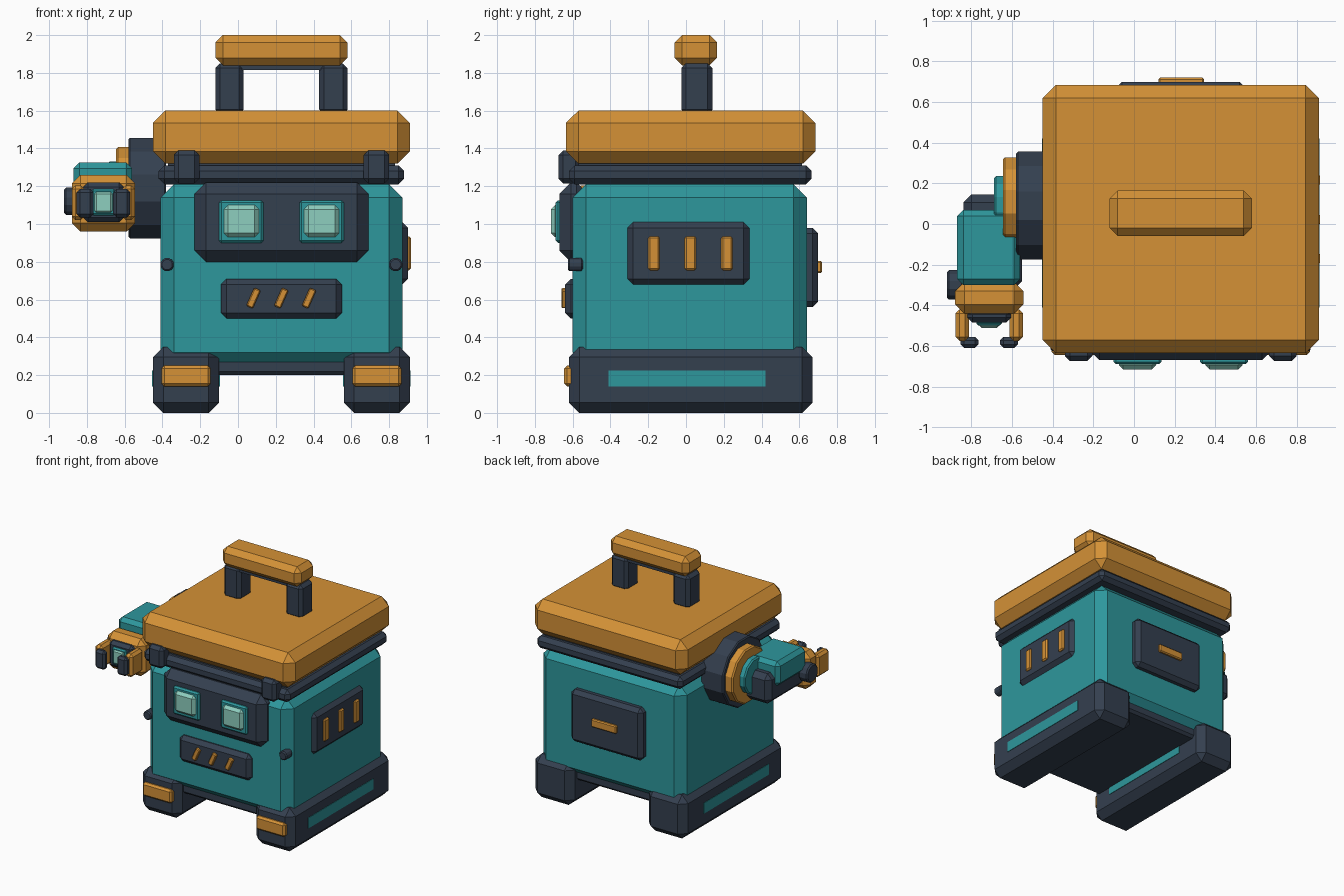
import bpy, bmesh
from math import radians, pi
from mathutils import Matrix, Vector

if "Cube" in bpy.data.objects:
    bpy.data.objects.remove(bpy.data.objects["Cube"])


def material(name, rgb):
    m = bpy.data.materials.new(name)
    m.use_nodes = True
    m.diffuse_color = (*rgb, 1)
    m.node_tree.nodes["Principled BSDF"].inputs["Base Color"].default_value = (*rgb, 1)
    return m


ORANGE = material("orange", (0.66, 0.285, 0.037))
TEAL = material("teal", (0.027, 0.31, 0.335))
DARK = material("dark slate", (0.034, 0.05, 0.078))
MINT = material("pale mint", (0.27, 0.62, 0.52))


def finish(bm, name, mat):
    bmesh.ops.recalc_face_normals(bm, faces=bm.faces[:])
    mesh = bpy.data.meshes.new(name)
    bm.to_mesh(mesh)
    bm.free()
    mesh.materials.append(mat)
    ob = bpy.data.objects.new(name, mesh)
    bpy.context.collection.objects.link(ob)
    return ob


def chamfer(bm, edges, size):
    if size:
        bmesh.ops.bevel(bm, geom=edges, offset=size, segments=1, profile=0.5,
                        affect='EDGES', clamp_overlap=True)


def box(name, mat, xs, ys, zs, cut=0.0, tilt=0.0):
    """Chamfered box from its extents, optionally tilted about the y axis."""
    lo, hi = Vector((xs[0], ys[0], zs[0])), Vector((xs[1], ys[1], zs[1]))
    bm = bmesh.new()
    bmesh.ops.create_cube(bm, size=1)
    bmesh.ops.scale(bm, vec=hi - lo, verts=bm.verts)
    chamfer(bm, bm.edges[:], cut)
    bm.transform(Matrix.Translation((lo + hi) / 2) @ Matrix.Rotation(tilt, 4, 'Y'))
    return finish(bm, name, mat)


def disc(name, mat, centre, radius, depth, axis, sides=12, cut=0.0):
    """Cylinder along x or y with chamfered rims."""
    bm = bmesh.new()
    bmesh.ops.create_cone(bm, cap_ends=True, segments=sides, radius1=radius,
                          radius2=radius, depth=depth)
    rims = [e for e in bm.edges if abs(e.verts[0].co.z - e.verts[1].co.z) < 1e-5]
    chamfer(bm, rims, cut)
    turn = Matrix.Rotation(pi / sides, 4, 'Z')
    bm.transform(Matrix.Translation(centre)
                 @ Matrix.Rotation(pi / 2, 4, 'Y' if axis == 'x' else 'X') @ turn)
    return finish(bm, name, mat)


MID = 0.23  # body centre line


def pair(make, a, b, *args):
    """Call make for both sides of the body centre line."""
    for side, s in (("right", -1), ("left", 1)):
        make(side, sorted((MID + s * a, MID + s * b)), *args)


# Body, base and lid
box("body", TEAL, (-0.41, 0.87), (-0.6, 0.64), (0.25, 1.21), 0.07)
box("base_plate", DARK, (-0.36, 0.82), (-0.55, 0.59), (0.2, 0.32), 0.02)
box("lid_seal", DARK, (-0.42, 0.88), (-0.62, 0.665), (1.21, 1.31), 0.03)
box("lid_neck", DARK, (-0.37, 0.83), (-0.57, 0.615), (1.28, 1.36))
box("lid", ORANGE, (-0.45, 0.91), (-0.635, 0.685), (1.32, 1.6), 0.065)


# Feet with front bumpers and side strips
def foot(side, xs):
    box(side + "_foot", DARK, xs, (-0.62, 0.67), (0, 0.35), 0.055)
    box(side + "_foot_strip", TEAL, (xs[0] - 0.004, xs[1] + 0.004),
        (-0.41, 0.42), (0.14, 0.225))
    box(side + "_bumper", ORANGE, (xs[0] + 0.045, xs[1] - 0.045),
        (-0.645, -0.58), (0.14, 0.25), 0.015)


pair(foot, 0.33, 0.68)

# Lid clasps and body bolts
pair(lambda s, xs: box(s + "_clasp", DARK, xs, (-0.675, -0.56), (1.215, 1.39), 0.025),
     0.435, 0.57)
pair(lambda s, xs: disc(s + "_bolt", DARK, (sum(xs) / 2, -0.585, 0.785),
                        0.036, 0.08, 'y', 12, 0.008), 0.57, 0.64)

# Carry handle
pair(lambda s, xs: box(s + "_handle_post", DARK, xs, (-0.025, 0.14), (1.58, 1.85), 0.025),
     0.2, 0.35)
box("handle_underside", DARK, (0, 0.46), (-0.01, 0.12), (1.815, 1.86))
box("handle_grip", ORANGE, (-0.12, 0.58), (-0.06, 0.165), (1.84, 2.0), 0.04)

# Face panel and eyes
box("face_panel", DARK, (-0.23, 0.69), (-0.67, -0.52), (0.8, 1.22), 0.06)


def eye(side, xs):
    box(side + "_eye_frame", TEAL, xs, (-0.69, -0.65), (0.9, 1.125), 0.012)
    box(side + "_eye_lens", MINT, (xs[0] + 0.025, xs[1] - 0.025),
        (-0.715, -0.67), (0.93, 1.1), 0.022)


pair(eye, 0.095, 0.33)

# Mouth panel with slanted bars
box("mouth_panel", DARK, (-0.09, 0.55), (-0.64, -0.57), (0.5, 0.71), 0.03)
for i in range(3):
    x = 0.082 + 0.147 * i
    box(f"mouth_bar_{i + 1}", ORANGE, (x - 0.019, x + 0.019), (-0.66, -0.62),
        (0.555, 0.66), 0.006, radians(24))

# Left side vent
box("vent_panel", DARK, (0.84, 0.9), (-0.31, 0.335), (0.68, 1.01), 0.03)
for i in range(3):
    y = -0.17 + 0.193 * i
    box(f"vent_slat_{i + 1}", ORANGE, (0.88, 0.915), (y - 0.031, y + 0.031),
        (0.755, 0.935), 0.01)

# Back hatch
box("back_hatch", DARK, (-0.09, 0.55), (0.6, 0.7), (0.56, 0.98), 0.03)
box("hatch_latch", ORANGE, (0.12, 0.345), (0.68, 0.72), (0.74, 0.805), 0.008)

# Shoulder discs
disc("shoulder_hub", DARK, (-0.48, 0.09, 1.19), 0.275, 0.2, 'x', 12, 0.008)
disc("shoulder_ring", ORANGE, (-0.6, 0.11, 1.19), 0.225, 0.09, 'x', 12, 0.01)
disc("shoulder_cap", TEAL, (-0.65, 0.095, 1.19), 0.145, 0.08, 'x', 12, 0.01)

# Forearm with cover and wrist knob
box("forearm", DARK, (-0.84, -0.55), (-0.32, 0.145), (1.0, 1.24), 0.04)
box("forearm_cover", TEAL, (-0.87, -0.56), (-0.3, 0.07), (1.13, 1.325), 0.03)
disc("wrist_knob", DARK, (-0.88, -0.3, 1.12), 0.075, 0.08, 'x', 12, 0.01)

# Hand with glowing palm
box("wrist", ORANGE, (-0.88, -0.545), (-0.44, -0.285), (0.96, 1.26), 0.045)
box("palm", DARK, (-0.82, -0.605), (-0.485, -0.42), (1.01, 1.22), 0.025)
box("palm_ring", TEAL, (-0.775, -0.65), (-0.5, -0.47), (1.045, 1.185), 0.01)
box("palm_light", MINT, (-0.76, -0.665), (-0.512, -0.48), (1.06, 1.17), 0.01)
for side, s in (("outer", -1), ("inner", 1)):
    c = -0.7125
    box(side + "_finger", ORANGE, sorted((c + s * 0.1, c + s * 0.167)),
        (-0.575, -0.42), (1.02, 1.205), 0.02)
    box(side + "_fingertip", DARK, sorted((c + s * 0.052, c + s * 0.142)),
        (-0.61, -0.555), (1.035, 1.185), 0.018)
